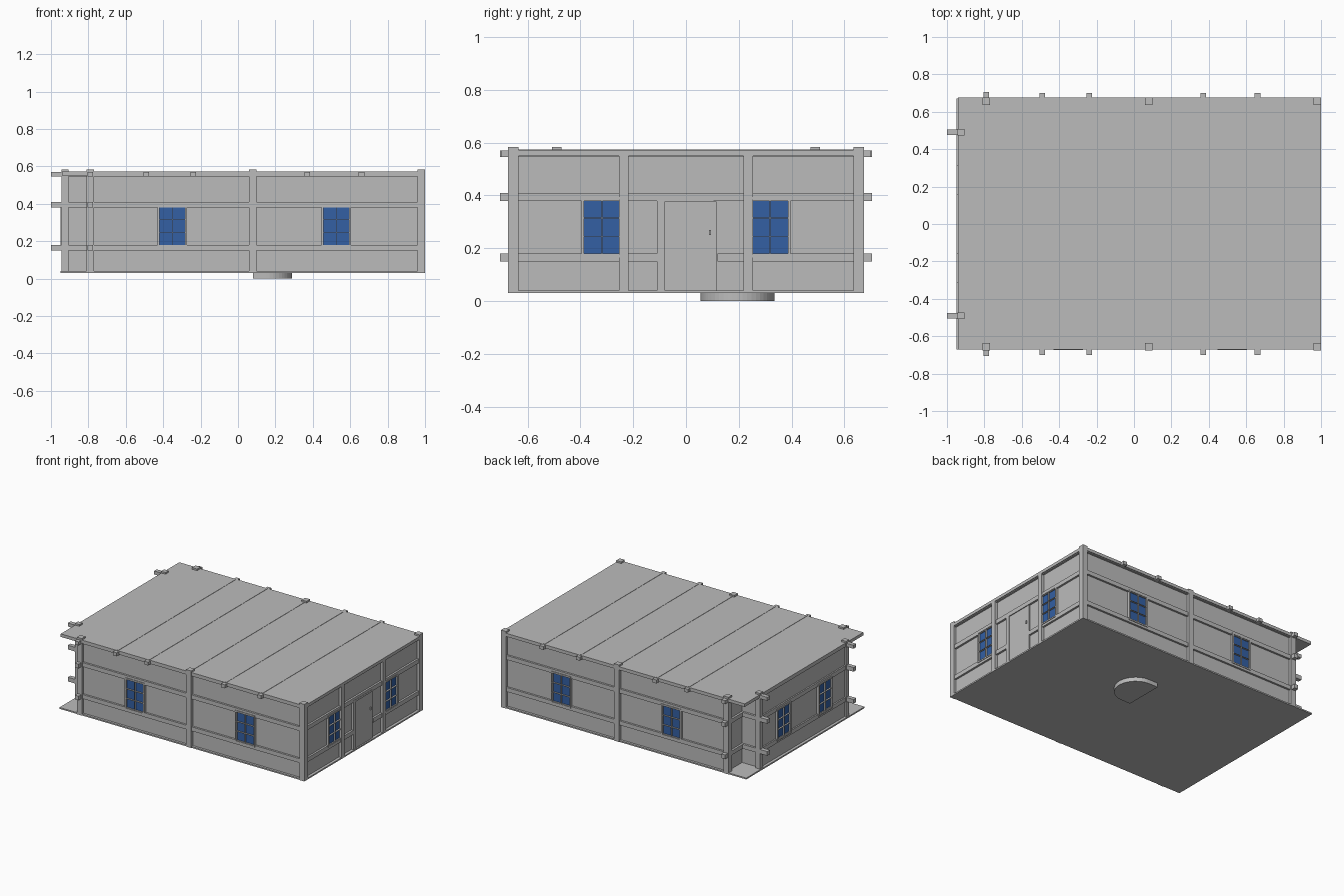
import bpy
import bmesh
from math import cos, sin, pi

cube = bpy.data.objects.get("Cube")
if cube:
    bpy.data.objects.remove(cube, do_unlink=True)


def material(name, color):
    m = bpy.data.materials.new(name)
    m.diffuse_color = color
    m.use_nodes = True
    m.node_tree.nodes["Principled BSDF"].inputs["Base Color"].default_value = color
    return m


GREY = material("panel grey", (0.5, 0.5, 0.5, 1))
BLUE = material("window blue", (0.033, 0.115, 0.37, 1))


def finish(name, bm, mat):
    bmesh.ops.recalc_face_normals(bm, faces=bm.faces)
    mesh = bpy.data.meshes.new(name)
    bm.to_mesh(mesh)
    bm.free()
    mesh.materials.append(mat)
    obj = bpy.data.objects.new(name, mesh)
    bpy.context.collection.objects.link(obj)
    return obj


def boxes(name, spans, mat=GREY):
    """One object from boxes given as ((x0, x1), (y0, y1), (z0, z1))."""
    bm = bmesh.new()
    for span in spans:
        verts = bmesh.ops.create_cube(bm, size=1)["verts"]
        for v in verts:
            for i, (a, b) in enumerate(span):
                v.co[i] = (a + b) / 2 + v.co[i] * abs(b - a)
    return finish(name, bm, mat)


def prism(name, outline, z0, z1, mat=GREY):
    bm = bmesh.new()
    face = bm.faces.new([bm.verts.new((x, y, z0)) for x, y in outline])
    top = bmesh.ops.extrude_face_region(bm, geom=[face])["geom"]
    for v in top:
        if isinstance(v, bmesh.types.BMVert):
            v.co.z = z1
    return finish(name, bm, mat)


# Wall planes; the two corners on the -x end are open porches
WY, WX0, WX1 = 0.655, -0.93, 0.98
NX, NY = -0.79, 0.49
LOW, EAVE = 0.03, 0.55
SIDES = {"front": (1, -1), "back": (1, 1), "right": (0, 1), "left": (0, -1)}
PLANE = {"front": WY, "back": WY, "right": WX1, "left": -WX0}


def on_wall(side, u, out, z):
    """Box on a wall: u runs along the wall, out is distance from its plane."""
    axis, sign = SIDES[side]
    o = tuple(sign * (PLANE[side] + d) for d in out)
    return (u, o, z) if axis == 1 else (o, u, z)


# Body, floor and roof
prism("walls", [(WX1, -WY), (WX1, WY), (NX, WY), (NX, NY), (WX0, NY),
                (WX0, -NY), (NX, -NY), (NX, -WY)], LOW + 0.01, EAVE)
boxes("floor", [((-0.95, 1), (-0.672, 0.672), (LOW, 0.04))])
boxes("roof", [((-0.94, 1), (-0.672, 0.675), (EAVE, 0.572))])

# Roof ribs with ends standing out past the eaves
RIBS = (-0.49, -0.24, 0.37, 0.66)
boxes("roof_ribs", [((x - 0.015, x + 0.015), (-0.7, 0.7), (0.545, 0.57)) for x in RIBS])
boxes("roof_seams", [((x - 0.006, x + 0.006), (-0.67, 0.67), (0.57, 0.574))
                     for x in RIBS + (0.08,)])

# Corner and intermediate posts, rising just over the roof
posts = []
for s in (-1, 1):
    for x, y, w in ((0.98, 0.655, 0.02), (0.08, 0.655, 0.02),
                    (NX, 0.655, 0.02), (-0.925, NY, 0.018)):
        posts.append(((x - w, x + w), (s * y - w, s * y + w), (LOW, 0.584)))
boxes("posts", posts)

# Slim posts beside the door
boxes("door_side_posts", [on_wall("right", (y - 0.018, y + 0.018), (-0.01, 0.02),
                                  (LOW, EAVE)) for y in (-0.235, 0.235)])

# Horizontal rails; the porch rails run on past the corners
rails = []
for z in ((0.15, 0.18), (0.38, 0.41), (0.545, 0.57)):
    for side in ("front", "back"):
        rails.append(on_wall(side, (NX, WX1), (-0.01, 0.014), z))
    rails.append(on_wall("left", (-NY, NY), (-0.01, 0.01), z))
    if z[0] > 0.2:
        rails.append(on_wall("right", (-WY, WY), (-0.01, 0.014), z))
    else:
        rails.append(on_wall("right", (-WY, -0.11), (-0.01, 0.014), z))
        rails.append(on_wall("right", (0.12, WY), (-0.01, 0.014), z))
    for s in (-1, 1):
        rails.append(((NX - 0.015, NX + 0.015), (s * NY, s * 0.705), z))
        rails.append(((-1, NX), (s * NY - 0.015, s * NY + 0.015), z))
boxes("rails", rails)


# Windows: glass plate, surround and thin glazing fins
def window(side, u, number):
    w, z0, z1, t = 0.068, 0.176, 0.384, 0.01
    name = f"{side}_window_{number}"
    boxes(name + "_glass", [on_wall(side, (u - w, u + w), (0, 0.006), (z0, z1))], BLUE)
    deep = (0, 0.018)
    frame = [on_wall(side, (u + s * w, u + s * (w + t)), deep, (z0 - t, z1 + t))
             for s in (-1, 1)]
    frame += [on_wall(side, (u - w, u + w), deep, z)
              for z in ((z0 - t, z0), (z1, z1 + t))]
    boxes(name + "_frame", frame)
    f = 0.0015
    fins = [on_wall(side, (u - f, u + f), deep, (z0, z1))]
    for k in (1, 2):
        z = z0 + (z1 - z0) * k / 3
        fins.append(on_wall(side, (u - w, u + w), deep, (z - f, z + f)))
    boxes(name + "_fins", fins)


for side, centres in (("front", (-0.352, 0.525)), ("back", (-0.352, 0.525)),
                      ("right", (-0.318, 0.318)), ("left", (-0.235, 0.235))):
    for i, u in enumerate(centres):
        window(side, u, i + 1)

# Door with frame and handle
boxes("door_leaf", [on_wall("right", (-0.08, 0.115), (0, 0.01), (LOW, 0.378))])
boxes("door_frame", [on_wall("right", (-0.11, -0.08), (0, 0.016), (LOW, 0.392)),
                     on_wall("right", (-0.08, 0.105), (0, 0.016), (0.378, 0.392))])
boxes("door_handle", [on_wall("right", (0.088, 0.094), (0.01, 0.018), (0.25, 0.27))])

# Rounded foot under the floor, flat on one side
arc = [(0.15 + 0.14 * cos(a), 0.195 + 0.14 * sin(a))
       for a in (pi * (k / 24 - 0.5) for k in range(25))]
prism("under_floor_foot", arc + [(0.08, 0.335), (0.08, 0.055)], 0, LOW + 0.005)
